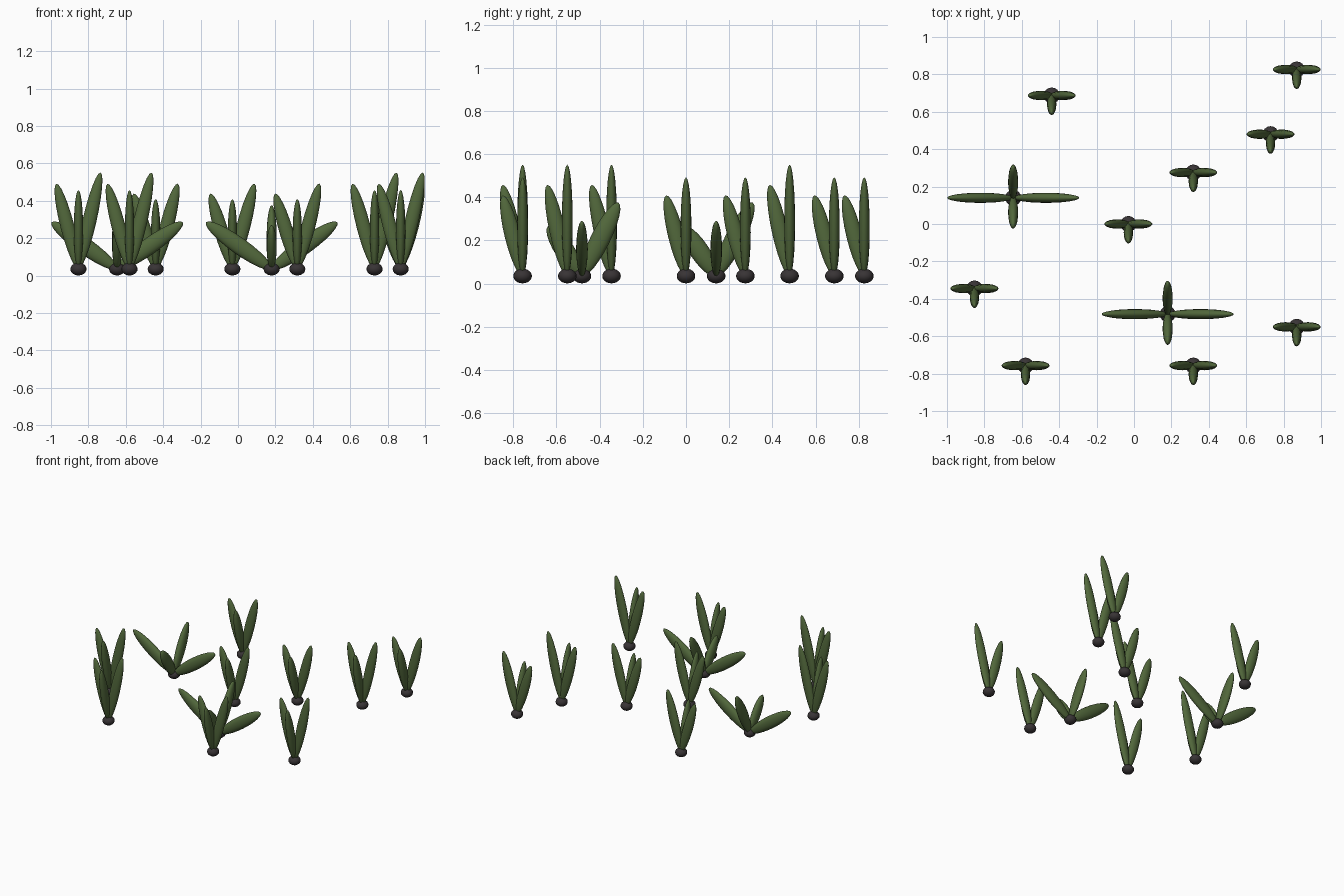
import bpy, bmesh, math
from mathutils import Matrix, Vector

if "Cube" in bpy.data.objects:
    bpy.data.objects.remove(bpy.data.objects["Cube"])


def material(name, rgb):
    m = bpy.data.materials.new(name)
    m.diffuse_color = (*rgb, 1)
    m.use_nodes = True
    m.node_tree.nodes["Principled BSDF"].inputs["Base Color"].default_value = m.diffuse_color
    return m


LEAF = material("leaf green", (0.085, 0.14, 0.045))
BULB = material("dark bulb", (0.04, 0.034, 0.036))
BASE_Z = 0.035


def ellipsoid(name, matrix, mat, segments=16, rings=12):
    bm = bmesh.new()
    bmesh.ops.create_uvsphere(bm, u_segments=segments, v_segments=rings,
                              radius=1, matrix=matrix)
    for f in bm.faces:
        f.smooth = True
    me = bpy.data.meshes.new(name)
    bm.to_mesh(me)
    bm.free()
    me.materials.append(mat)
    ob = bpy.data.objects.new(name, me)
    bpy.context.collection.objects.link(ob)


def blade(name, x, y, azimuth, out, up, width, thick):
    """Flattened spindle from the bulb; out/up locate its centre."""
    turn = Matrix.Rotation(math.radians(azimuth), 4, 'Z')
    centre = Vector((x, y, BASE_Z)) + turn @ Vector((out, 0, up))
    tilt = Matrix.Rotation(math.atan2(out, up), 4, 'Y')
    size = Matrix.Diagonal((width, thick, math.hypot(out, up), 1))
    ellipsoid(name, Matrix.Translation(centre) @ turn @ tilt @ size, LEAF)


def plant(kind, x, y, blades, width, thick):
    ellipsoid(kind + "_bulb", Matrix.Translation((x, y, BASE_Z))
              @ Matrix.Diagonal((0.043, 0.043, 0.034, 1)), BULB)
    for side, azimuth, out, up in blades:
        blade(f"{kind}_{side}_blade", x, y, azimuth, out, up, width, thick)


# Upright tufts: x, y, height factor
TALL, SHORT = 1.0, 0.885
for x, y, h in [(-0.853, -0.345, TALL), (-0.58, -0.757, TALL),
                (0.73, 0.48, TALL), (0.87, -0.55, TALL),
                (-0.44, 0.687, SHORT), (-0.03, 0.0, SHORT),
                (0.317, 0.275, SHORT), (0.317, -0.757, SHORT),
                (0.87, 0.826, SHORT)]:
    plant("upright", x, y, [("right", 0, 0.059, 0.258 * h),
                            ("left", 180, 0.059, 0.228 * h),
                            ("front", 270, 0.046, 0.211 * h)], 0.037, 0.025)

# Spreading plants with four wide leaves
for x, y in [(-0.646, 0.14), (0.18, -0.482)]:
    plant("spreading", x, y, [("right", 0, 0.1755, 0.125),
                              ("left", 180, 0.1755, 0.125),
                              ("front", 270, 0.078, 0.116),
                              ("back", 90, 0.0845, 0.17)], 0.045, 0.027)
